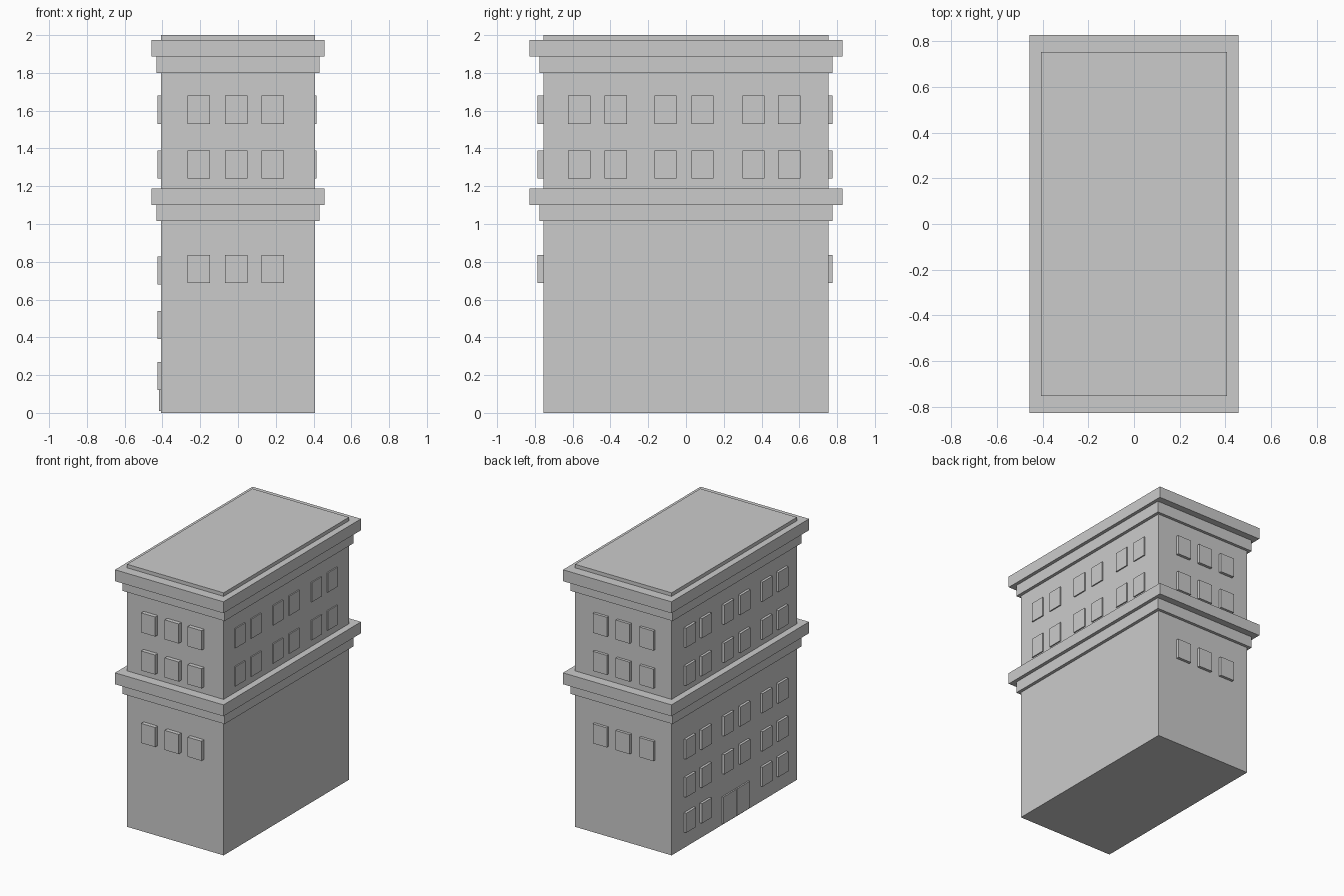
import bpy
import bmesh

if "Cube" in bpy.data.objects:
    bpy.data.objects.remove(bpy.data.objects["Cube"])

BX, BY = 0.407, 0.754  # half width and half depth of the walls


def make_boxes(name, boxes):
    """One object from axis-aligned boxes given as (x0, x1, y0, y1, z0, z1)."""
    bm = bmesh.new()
    for x0, x1, y0, y1, z0, z1 in boxes:
        verts = bmesh.ops.create_cube(bm, size=1)["verts"]
        for v in verts:
            v.co.x = x1 if v.co.x > 0 else x0
            v.co.y = y1 if v.co.y > 0 else y0
            v.co.z = z1 if v.co.z > 0 else z0
    mesh = bpy.data.meshes.new(name)
    bm.to_mesh(mesh)
    bm.free()
    obj = bpy.data.objects.new(name, mesh)
    bpy.context.collection.objects.link(obj)
    return obj


def slab(name, hx, hy, z0, z1):
    return make_boxes(name, [(-hx, hx, -hy, hy, z0, z1)])


# Main block, rising slightly above the cornice as the roof
slab("walls", BX, BY, 0, 2.0)

# Stepped bands: mid-height ledge and roof cornice
for name, z in (("ledge", 1.015), ("cornice", 1.80)):
    slab(name + "_lower_step", 0.431, 0.776, z, z + 0.086)
    slab(name + "_upper_step", 0.457, 0.828, z + 0.086, z + 0.173)

# Window layout
W, H, SINK = 0.118, 0.149, 0.01
end_cols = (-0.267, -0.068, 0.125)
side_cols = (-0.624, -0.431, -0.167, 0.028, 0.298, 0.488)
upper_rows = (1.53, 1.24)
left_rows = (0.68, 0.39, 0.12)

# Windows of the front and back
end_grid = [(x, z) for z in upper_rows + (0.688,) for x in end_cols]
make_boxes("front_windows", [(x, x + W, -0.785, -BY + SINK, z, z + H) for x, z in end_grid])
make_boxes("back_windows", [(x, x + W, BY - SINK, 0.775, z, z + H) for x, z in end_grid])

# Windows of the right side (upper floors only)
make_boxes("right_windows", [(BX - SINK, 0.416, y, y + W, z, z + H)
                             for z in upper_rows for y in side_cols])

# Windows of the left side, leaving room for the door at ground level
make_boxes("left_windows", [(-0.426, -BX + SINK, y, y + W, z, z + H)
                            for z in upper_rows + left_rows for y in side_cols
                            if z > 0.2 or abs(y + W / 2) > 0.2])

# Double entrance door on the left side
make_boxes("entrance_door", [(-0.418, -BX + SINK, y0, y1, 0.01, 0.215)
                             for y0, y1 in ((-0.168, -0.015), (-0.009, 0.145))])
